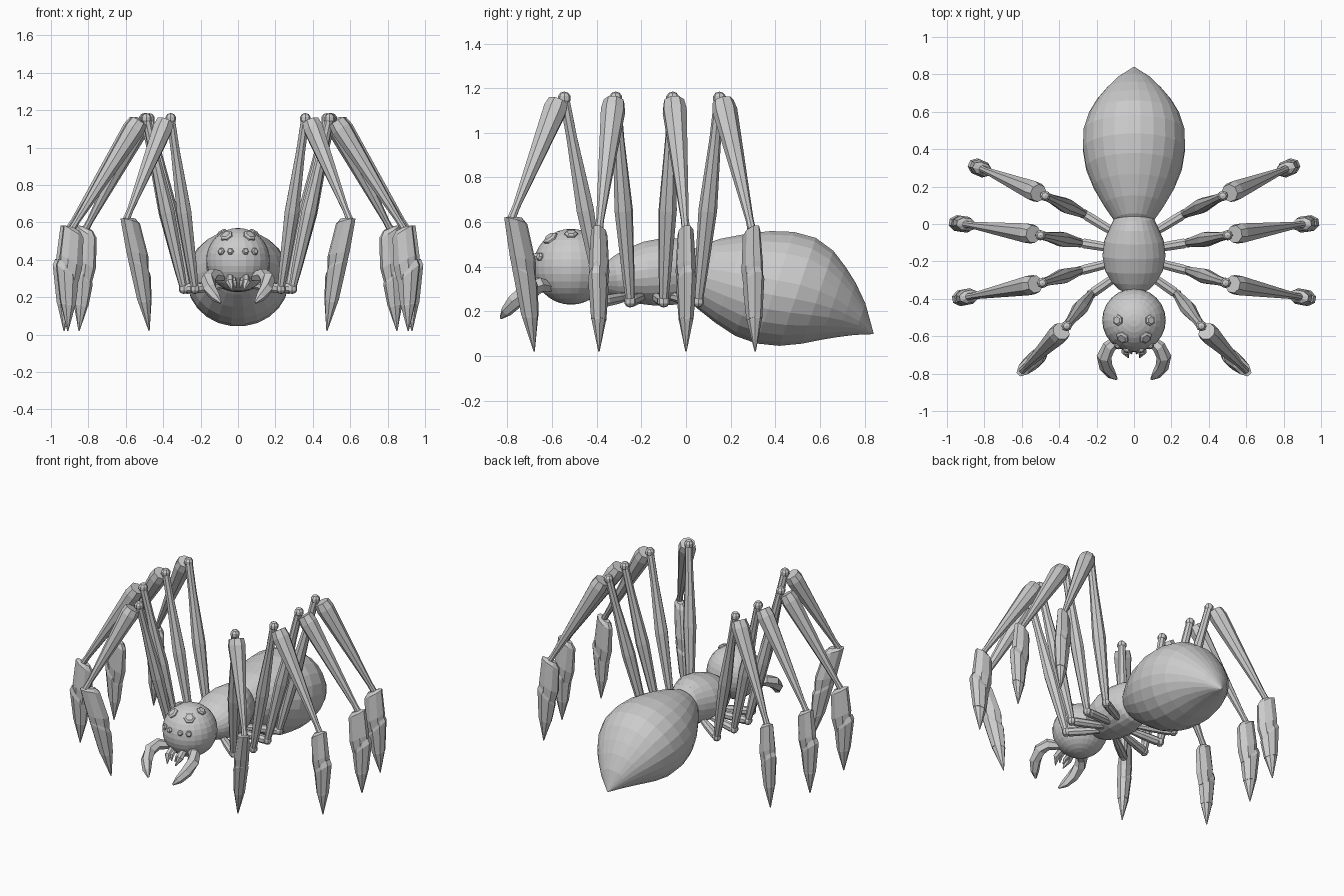
import bpy
import bmesh
import math
from mathutils import Vector

cube = bpy.data.objects.get("Cube")
if cube:
    bpy.data.objects.remove(cube, do_unlink=True)

GREY = bpy.data.materials.new("plain_grey")
GREY.use_nodes = True
GREY.diffuse_color = (0.6, 0.6, 0.6, 1)
GREY.node_tree.nodes["Principled BSDF"].inputs["Base Color"].default_value = (0.6, 0.6, 0.6, 1)
UP = Vector((0, 0, 1))


def finish(name, bm, mirror):
    """Turn a bmesh into a grey object, optionally mirrored across x."""
    bmesh.ops.recalc_face_normals(bm, faces=bm.faces)
    mesh = bpy.data.meshes.new(name)
    bm.to_mesh(mesh)
    bm.free()
    mesh.materials.append(GREY)
    obj = bpy.data.objects.new(name, mesh)
    bpy.context.collection.objects.link(obj)
    if mirror:
        obj.modifiers.new("mirror", 'MIRROR').use_mirror_merge = False
    return obj


def loft(name, rings, out=UP, sides=8, mirror=True, bend=False):
    """Rings of (centre, radius towards out, radius across, slant of the ring)."""
    bm = bmesh.new()
    centres = [Vector(r[0]) for r in rings]
    loops = []
    for i, (_, ru, rv, slant) in enumerate(rings):
        a, b = (max(i - 1, 0), min(i + 1, len(rings) - 1)) if bend else (0, -1)
        axis = (centres[b] - centres[a]).normalized()
        u = (out - axis * out.dot(axis)).normalized()
        v = axis.cross(u)
        loop = []
        for k in range(sides):
            t = 2 * math.pi * (k + 0.5) / sides
            loop.append(bm.verts.new(centres[i] + u * ru * math.cos(t)
                                     + v * rv * math.sin(t) - axis * slant * math.cos(t)))
        loops.append(loop)
    for a, b in zip(loops, loops[1:]):
        for k in range(sides):
            n = (k + 1) % sides
            bm.faces.new((a[k], a[n], b[n], b[k]))
    bm.faces.new(loops[0])
    bm.faces.new(loops[-1])
    return finish(name, bm, mirror)


def tube(name, points, radii, **kw):
    return loft(name, [(p, r, r, 0) for p, r in zip(points, radii)], **kw)


def ball(name, centre, radius, segments=8, mirror=True):
    bm = bmesh.new()
    bmesh.ops.create_uvsphere(bm, u_segments=segments, v_segments=segments * 2 // 3, radius=radius)
    bmesh.ops.translate(bm, verts=bm.verts, vec=centre)
    return finish(name, bm, mirror)


def body(name, sections):
    """Body of elliptical sections: y, top z, bottom z, half width."""
    rings = [((0, y, (t + b) / 2), (t - b) / 2, w, 0) for y, t, b, w in sections]
    return loft(name, rings, sides=24, mirror=False)


# Abdomen and thorax
body("abdomen", [
    (-0.02, .46, .32, .06), (0.02, .50, .27, .105), (0.10, .535, .205, .16),
    (0.20, .56, .135, .218), (0.30, .575, .075, .258), (0.40, .572, .04, .275),
    (0.50, .545, .03, .272), (0.59, .485, .042, .242), (0.66, .41, .062, .20),
    (0.72, .335, .077, .15), (0.78, .24, .09, .09), (0.84, .102, .098, .002)])
body("thorax", [
    (-0.37, .38, .30, .04), (-0.35, .42, .27, .08), (-0.31, .45, .25, .12),
    (-0.25, .485, .235, .155), (-0.17, .515, .225, .17), (-0.09, .53, .225, .16),
    (-0.02, .53, .235, .13), (0.03, .515, .26, .105), (0.06, .47, .32, .07)])

# Head
HEAD = Vector((0, -.515, .40))
HEAD_R = .17
ball("head", HEAD, HEAD_R, segments=24, mirror=False)

# Eyes: hexagonal studs facing away from the head centre
for name, x, y, z, r in (("top_eyes", .085, 0, .145, .03), ("upper_eyes", .06, -.09, .125, .036),
                         ("lower_inner_eyes", .04, -.16, .045, .018),
                         ("lower_outer_eyes", .09, -.14, .045, .02)):
    d = Vector((x, y, z)).normalized()
    tube(name, [HEAD + d * (HEAD_R + h) for h in (-.02, .004, .012)], (r, r, r * .65), sides=6)

# Curved jaws and the small fangs between them
tube("jaws", [(.08, -.61, .31), (.135, -.66, .32), (.16, -.71, .295), (.15, -.765, .245),
              (.12, -.805, .20), (.092, -.83, .17)],
     (.025, .036, .04, .036, .026, .006), sides=6, bend=True)
tube("fangs", [(.04, -.64, .31), (.045, -.685, .28), (.03, -.715, .235)],
     (.022, .022, .003), sides=6, bend=True)
tube("feelers", [(.025, -.64, .30), (.02, -.68, .28), (.012, -.695, .25)],
     (.015, .014, .003), sides=6, bend=True)

# Legs: root, lower joint, high knee, ankle, foot tip and outward bulge of the foot
LEGS = {
    "front_leg": ((.05, -.25), (.23, -.375), (.36, -.545), (.575, -.76, .67), (.475, -.68, .02), 0),
    "second_leg": ((.05, -.19), (.29, -.25), (.49, -.315), (.86, -.385, .61), (.91, -.39, .02), .03),
    "third_leg": ((.05, -.14), (.29, -.10), (.50, -.06), (.875, -.005, .61), (.93, 0, .02), .03),
    "rear_leg": ((.05, -.08), (.27, .055), (.475, .15), (.79, .285, .61), (.85, .31, .02), .015),
}
for leg, (root, joint, knee, ankle, tip, bulge) in LEGS.items():
    root = Vector((*root, .27))
    joint = Vector((*joint, .245))
    knee = Vector((*knee, 1.155))
    ankle, tip = Vector(ankle), Vector(tip)
    out = ankle - knee
    out.z = 0
    out.normalize()

    # Hip and thigh
    tube(leg + "_hip", [root.lerp(joint, f) for f in (0, .45, .9, 1.08)],
         (.016, .026, .028, .012))
    ball(leg + "_lower_joint", joint, .028)
    tube(leg + "_thigh", [joint.lerp(knee, f) for f in (0, .12, .45, .8, 1)],
         (.02, .028, .042, .026, .024), out=out)
    ball(leg + "_knee", knee, .03)

    # Shin: broad at the knee, thin at the ankle
    top = knee + out * .045 - UP * .025
    tube(leg + "_shin", [top.lerp(ankle, f) for f in (-.02, .06, .85, 1, 1.12)],
         (.048, .056, .024, .018, .02), out=out)

    # Foot: two overlapping slanted sheaths ending in a spike
    start = ankle.lerp(tip, .1)

    def at(f, push=0):
        return start.lerp(tip, f) + out * push

    loft(leg + "_upper_sheath", [
        (at(-.03, .01), .03, .02, .01), (at(.0, .015), .06, .036, .03),
        (at(.3, bulge * .5), .066, .046, .03), (at(.5, bulge * .5), .052, .038, 0)], out=out)
    loft(leg + "_lower_sheath", [
        (at(.37, bulge), .05, .04, .055), (at(.43, bulge), .062, .046, .055),
        (at(.73, bulge * .4), .043, .034, .01)], out=out)
    loft(leg + "_claw", [
        (at(.7, bulge * .4), .04, .03, 0), (at(.74, bulge * .4), .04, .032, .01),
        (at(1), .003, .003, 0)], out=out)
